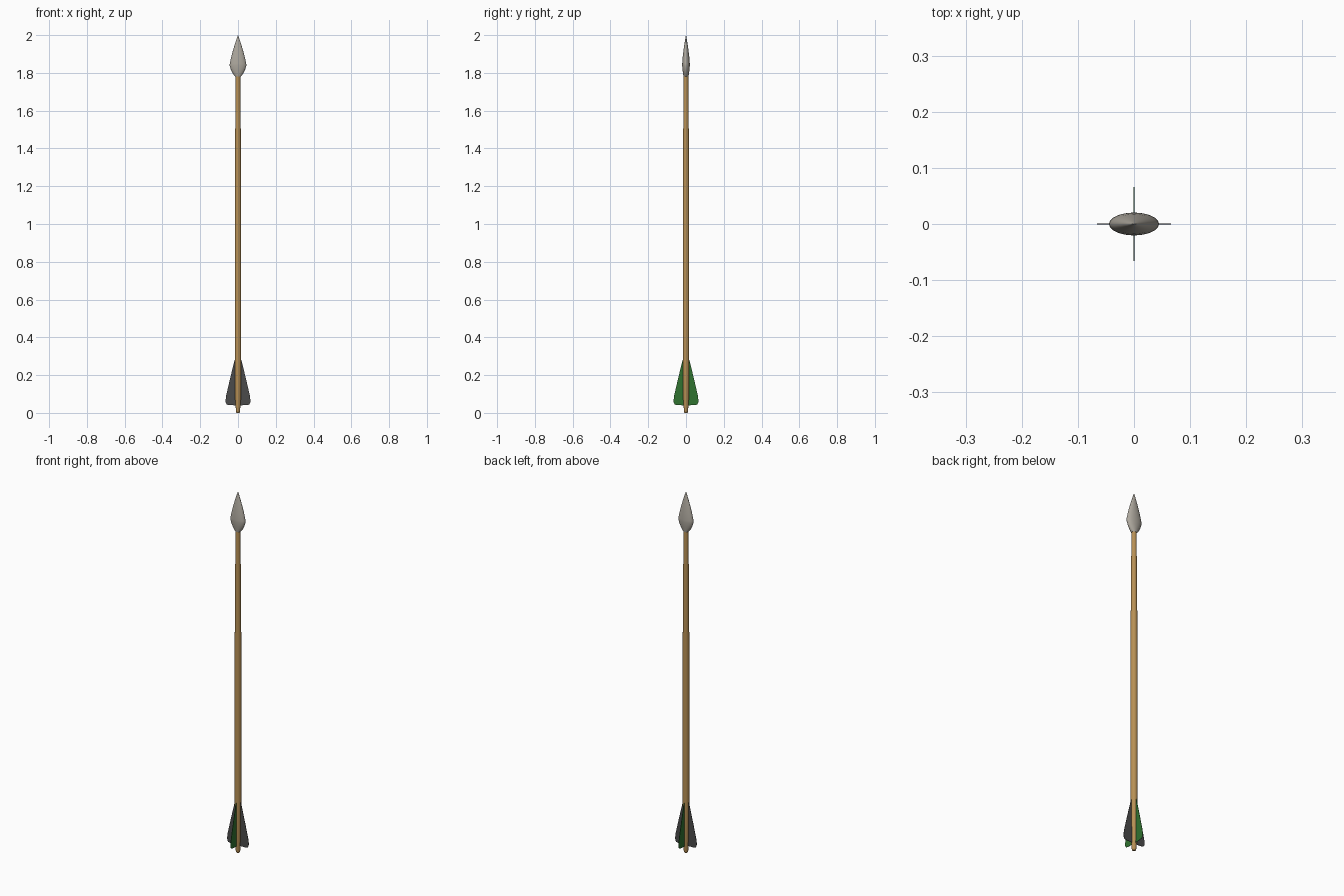
import bpy, bmesh, math

if "Cube" in bpy.data.objects:
    bpy.data.objects.remove(bpy.data.objects["Cube"])


def material(name, rgb):
    m = bpy.data.materials.new(name)
    m.diffuse_color = (*rgb, 1)
    m.use_nodes = True
    m.node_tree.nodes["Principled BSDF"].inputs["Base Color"].default_value = m.diffuse_color
    return m


def make_object(name, bm, mat, smooth=True):
    bmesh.ops.recalc_face_normals(bm, faces=bm.faces)
    me = bpy.data.meshes.new(name)
    bm.to_mesh(me)
    bm.free()
    me.materials.append(mat)
    ob = bpy.data.objects.new(name, me)
    bpy.context.collection.objects.link(ob)
    if smooth:
        bpy.ops.object.select_all(action='DESELECT')
        ob.select_set(True)
        bpy.context.view_layer.objects.active = ob
        bpy.ops.object.shade_smooth_by_angle(angle=math.radians(35))
    return ob


def lofted(name, rings, mat, sides=32):
    """Stack of ellipses given as (half width x, half depth y, z), capped at both ends."""
    bm = bmesh.new()
    loops = []
    for rx, ry, z in rings:
        loops.append([bm.verts.new((rx * math.cos(a), ry * math.sin(a), z))
                      for a in (2 * math.pi * i / sides for i in range(sides))])
    for lo, hi in zip(loops, loops[1:]):
        for i in range(sides):
            j = (i + 1) % sides
            bm.faces.new((lo[i], lo[j], hi[j], hi[i]))
    bm.faces.new(loops[0][::-1])
    bm.faces.new(loops[-1])
    return make_object(name, bm, mat)


wood = material("wood", (0.48, 0.28, 0.09))
steel = material("steel", (0.42, 0.39, 0.34))
dark = material("dark_feather", (0.07, 0.07, 0.07))
green = material("green_feather", (0.03, 0.17, 0.03))

# Shaft, tapering to the head and rounded at the nock
shaft = [(0.006, 0), (0.010, 0.004), (0.0115, 0.012), (0.012, 0.03), (0.0145, 0.05),
         (0.0165, 0.28), (0.0172, 0.6), (0.0172, 1.0), (0.0158, 1.35),
         (0.0138, 1.6), (0.0122, 1.79)]
lofted("shaft", [(r, r, z) for r, z in shaft], wood)

# Flattened arrowhead
lofted("arrowhead", [(0.014, 0.013, 1.78), (0.027, 0.0155, 1.795), (0.037, 0.018, 1.815),
                     (0.0445, 0.0203, 1.838), (0.0435, 0.020, 1.85), (0.036, 0.0175, 1.884),
                     (0.025, 0.0125, 1.925), (0.0125, 0.0065, 1.965), (0.0005, 0.0004, 2.0)], steel)

# Four feather vanes around the shaft
outline = [(0.008, 0.04), (0.045, 0.041), (0.059, 0.044), (0.0645, 0.052), (0.066, 0.065),
           (0.063, 0.09), (0.047, 0.16), (0.031, 0.227), (0.018, 0.28), (0.008, 0.285)]
half = 0.001
for k, (name, mat) in enumerate([("vane_right", dark), ("vane_back", green),
                                 ("vane_left", dark), ("vane_front", green)]):
    bm = bmesh.new()
    a = bm.faces.new([bm.verts.new((x, -half, z)) for x, z in outline])
    ext = bmesh.ops.extrude_face_region(bm, geom=[a], use_keep_orig=True)
    for v in ext["geom"]:
        if isinstance(v, bmesh.types.BMVert):
            v.co.y = half
    vane = make_object(name, bm, mat, smooth=False)
    vane.rotation_euler.z = k * math.pi / 2
